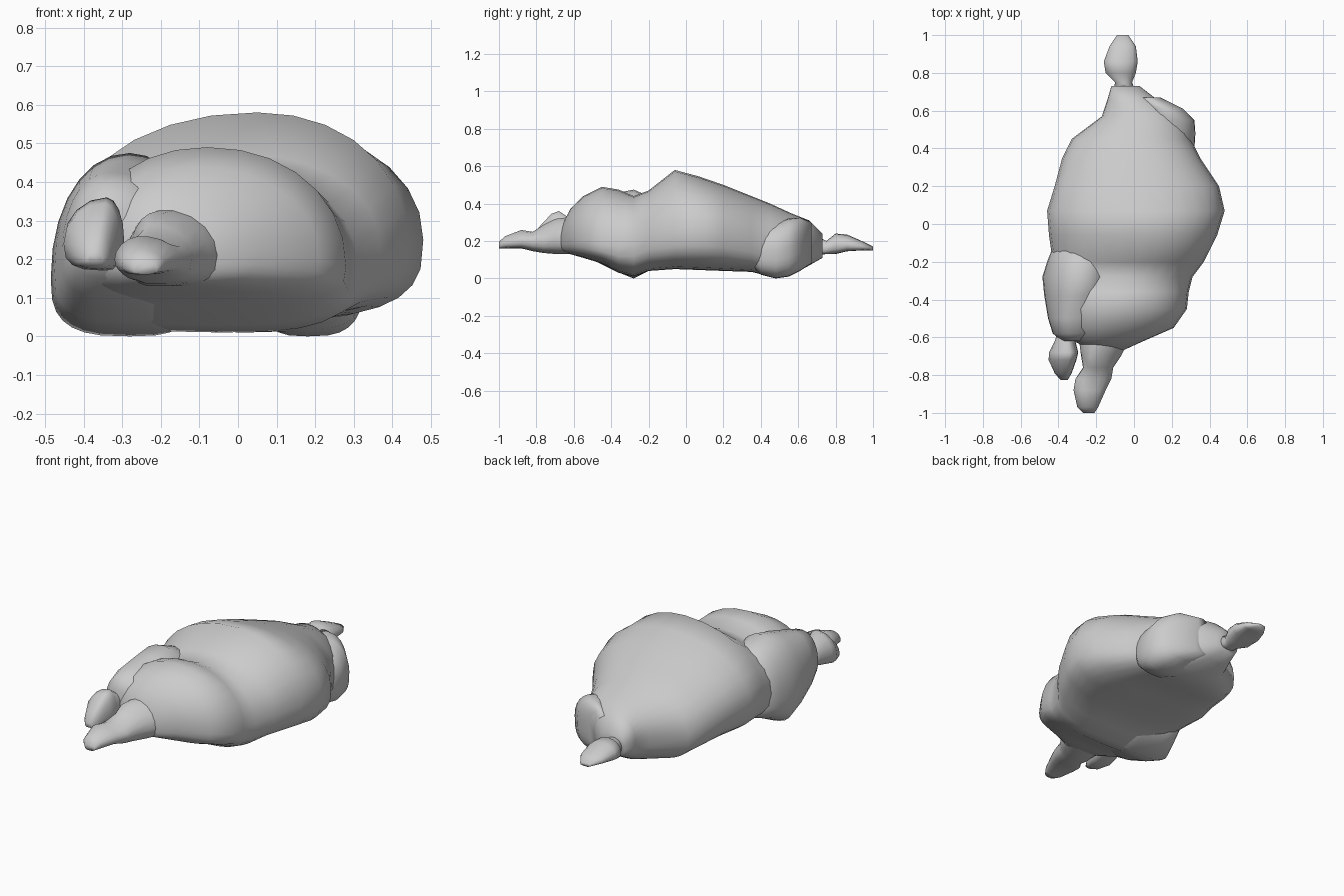
import bpy, bmesh, math


def loft(name, rows, n=28, power=2.5):
    """Skin rounded sections along y: (y, x0, x1, z0, z1, peak x, widest z)."""
    bm = bmesh.new()
    rings = []
    for y, x0, x1, z0, z1, px, wz in rows:
        ring = []
        for i in range(n):
            a = 2 * math.pi * i / n
            c, s = math.cos(a), math.sin(a)
            p = power + 0.5 if s < 0 else power - 0.4
            u = math.copysign(abs(c) ** (2 / p), c)
            v = math.copysign(abs(s) ** (2 / p), s)
            x = px + u * ((x1 - px) if u > 0 else (px - x0))
            z = wz + v * ((z1 - wz) if v > 0 else (wz - z0))
            ring.append(bm.verts.new((x, y, z)))
        rings.append(ring)
    for a, b in zip(rings, rings[1:]):
        for i in range(n):
            j = (i + 1) % n
            bm.faces.new((a[i], a[j], b[j], b[i]))
    bm.faces.new(rings[0][::-1])
    bm.faces.new(rings[-1])
    bmesh.ops.recalc_face_normals(bm, faces=bm.faces)
    me = bpy.data.meshes.new(name)
    bm.to_mesh(me)
    bm.free()
    ob = bpy.data.objects.new(name, me)
    bpy.context.collection.objects.link(ob)
    for f in me.polygons:
        f.use_smooth = True
    return ob


# Main body: front hump, crease, tall back hump, tapering rear
body = loft("body", [
    (-0.67, -0.22, -0.06, 0.15, 0.27, -0.15, 0.21),
    (-0.62, -0.32, 0.05, 0.13, 0.37, -0.17, 0.22),
    (-0.55, -0.40, 0.21, 0.11, 0.44, -0.12, 0.20),
    (-0.45, -0.42, 0.28, 0.08, 0.49, -0.08, 0.18),
    (-0.36, -0.43, 0.29, 0.03, 0.475, -0.06, 0.17),
    (-0.28, -0.43, 0.31, 0.01, 0.44, -0.04, 0.18),
    (-0.20, -0.43, 0.37, 0.04, 0.47, 0.02, 0.22),
    (-0.06, -0.45, 0.44, 0.05, 0.58, 0.05, 0.24),
    (0.07, -0.46, 0.48, 0.045, 0.545, 0.06, 0.25),
    (0.20, -0.42, 0.45, 0.04, 0.50, 0.05, 0.24),
    (0.35, -0.38, 0.35, 0.035, 0.44, 0.04, 0.20),
    (0.45, -0.33, 0.30, 0.01, 0.40, 0.02, 0.18),
    (0.57, -0.17, 0.26, 0.02, 0.345, 0.04, 0.18),
    (0.66, -0.14, 0.12, 0.07, 0.31, -0.02, 0.19),
    (0.73, -0.12, 0.03, 0.11, 0.24, -0.05, 0.18)])

# Left shoulder mass, boxy at the front
loft("shoulder", [
    (-0.62, -0.38, -0.28, 0.20, 0.34, -0.33, 0.27),
    (-0.58, -0.43, -0.18, 0.15, 0.40, -0.33, 0.25),
    (-0.50, -0.455, -0.14, 0.10, 0.425, -0.33, 0.22),
    (-0.38, -0.475, -0.12, 0.04, 0.455, -0.30, 0.17),
    (-0.28, -0.485, -0.10, 0.00, 0.475, -0.28, 0.15),
    (-0.20, -0.46, -0.10, 0.04, 0.44, -0.28, 0.18),
    (-0.10, -0.42, -0.12, 0.08, 0.40, -0.28, 0.20)])

# Right haunch bulge
loft("haunch", [
    (0.34, 0.18, 0.28, 0.08, 0.22, 0.22, 0.15),
    (0.40, 0.08, 0.32, 0.02, 0.28, 0.20, 0.15),
    (0.48, 0.05, 0.325, 0.00, 0.30, 0.18, 0.15),
    (0.55, 0.04, 0.32, 0.01, 0.32, 0.18, 0.17),
    (0.61, 0.06, 0.26, 0.04, 0.325, 0.16, 0.19),
    (0.67, 0.02, 0.14, 0.08, 0.30, 0.08, 0.20)])

# Small raised front nub
loft("upper_nub", [
    (-0.825, -0.39, -0.35, 0.19, 0.22, -0.37, 0.20),
    (-0.79, -0.42, -0.33, 0.175, 0.27, -0.36, 0.21),
    (-0.72, -0.452, -0.305, 0.17, 0.345, -0.345, 0.24),
    (-0.68, -0.45, -0.295, 0.18, 0.36, -0.34, 0.25),
    (-0.62, -0.42, -0.31, 0.19, 0.32, -0.35, 0.25),
    (-0.56, -0.40, -0.28, 0.20, 0.33, -0.34, 0.25)], 16, 2.4)

# Long front limb reaching to the tip
loft("front_limb", [
    (-1.0, -0.27, -0.21, 0.16, 0.195, -0.24, 0.175),
    (-0.97, -0.30, -0.19, 0.16, 0.225, -0.25, 0.19),
    (-0.88, -0.32, -0.15, 0.16, 0.26, -0.25, 0.20),
    (-0.82, -0.31, -0.12, 0.145, 0.25, -0.24, 0.20),
    (-0.76, -0.27, -0.11, 0.135, 0.29, -0.22, 0.20),
    (-0.70, -0.28, -0.07, 0.13, 0.32, -0.22, 0.21),
    (-0.62, -0.29, -0.03, 0.13, 0.33, -0.18, 0.21),
    (-0.52, -0.28, 0.00, 0.13, 0.34, -0.15, 0.21)], 18, 2.3)

# Rear tip
loft("rear_tip", [
    (0.66, -0.12, 0.02, 0.12, 0.25, -0.05, 0.18),
    (0.75, -0.10, -0.01, 0.13, 0.20, -0.05, 0.16),
    (0.80, -0.15, 0.01, 0.13, 0.24, -0.07, 0.18),
    (0.86, -0.16, 0.02, 0.145, 0.235, -0.07, 0.18),
    (0.94, -0.13, 0.01, 0.15, 0.20, -0.06, 0.17),
    (1.0, -0.09, -0.03, 0.15, 0.17, -0.06, 0.16)], 16, 2.4)
